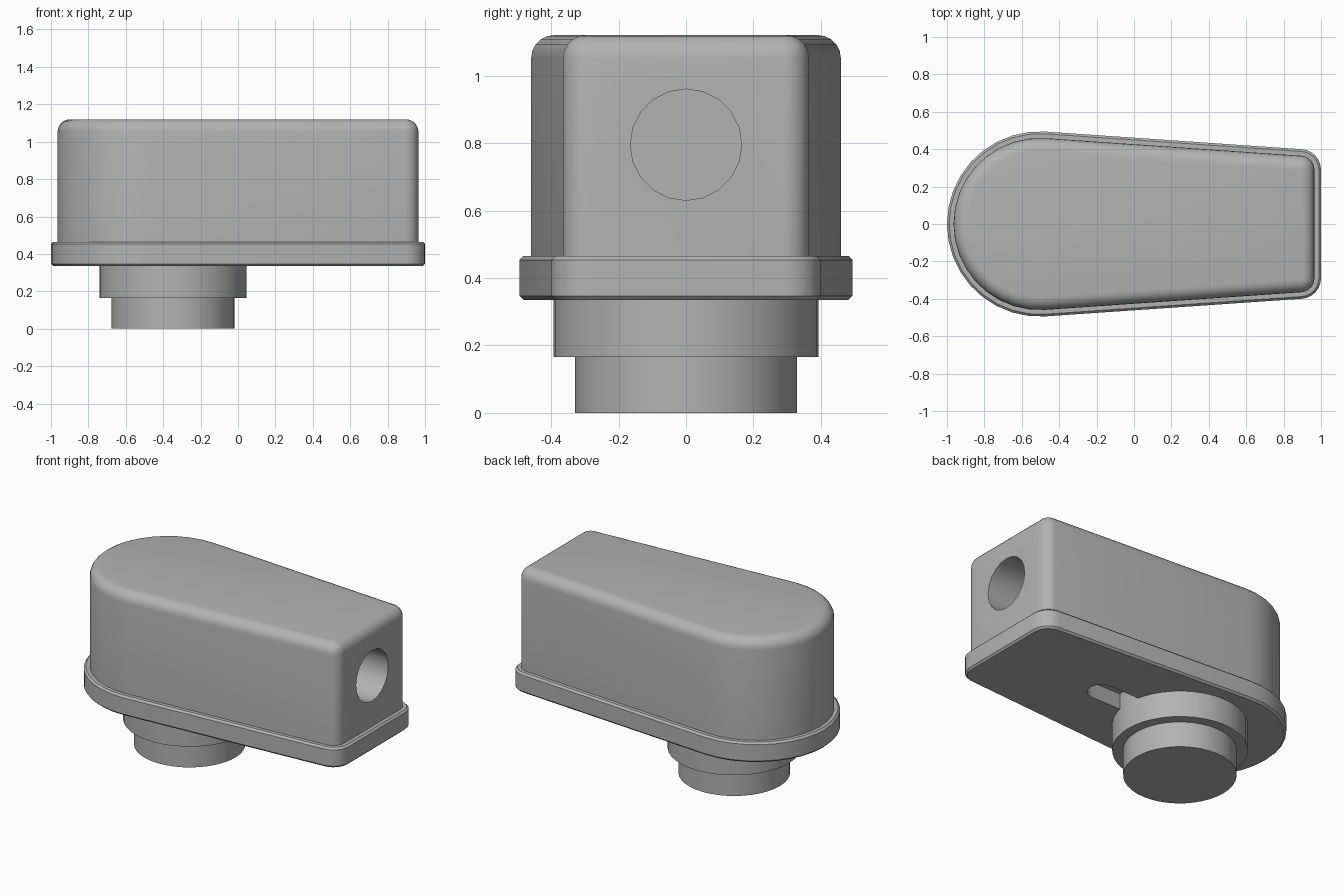
import bpy
import bmesh
from math import sin, cos, pi, atan, radians
from mathutils import Matrix

cube = bpy.data.objects.get("Cube")
if cube:
    bpy.data.objects.remove(cube, do_unlink=True)

grey = bpy.data.materials.new("mid grey")
grey.use_nodes = True
color = (0.45, 0.45, 0.45, 1)
grey.diffuse_color = color
grey.node_tree.nodes["Principled BSDF"].inputs["Base Color"].default_value = color

NOSE_X, NOSE_R = -0.505, 0.495      # big round end
CORNER_R = 0.11                     # small corners at the flat end
CORNER_X = 1 - CORNER_R
TILT = atan(0.064)                  # taper of the long sides
CORNER_Y = 0.29
POST_X = -0.347


def arc(cx, cy, r, a0, a1, steps):
    return [(cx + r * cos(a0 + (a1 - a0) * i / steps),
             cy + r * sin(a0 + (a1 - a0) * i / steps)) for i in range(steps + 1)]


def outline(inset):
    """Tapered housing outline, counter-clockwise, moved inwards by inset."""
    side = pi / 2 - TILT
    r = CORNER_R - inset
    return (arc(CORNER_X, -CORNER_Y, r, -side, 0, 6)
            + arc(CORNER_X, CORNER_Y, r, 0, side, 6)
            + arc(NOSE_X, 0, NOSE_R - inset, side, 2 * pi - side, 18))


def finish(name, bm):
    bmesh.ops.recalc_face_normals(bm, faces=bm.faces)
    mesh = bpy.data.meshes.new(name)
    bm.to_mesh(mesh)
    bm.free()
    mesh.materials.append(grey)
    obj = bpy.data.objects.new(name, mesh)
    bpy.context.collection.objects.link(obj)
    return obj


def loft(name, sections):
    """Skin a stack of (points, z) sections and cap both ends."""
    bm = bmesh.new()
    rings = [[bm.verts.new((x, y, z)) for x, y in pts] for pts, z in sections]
    n = len(rings[0])
    for low, high in zip(rings, rings[1:]):
        for i in range(n):
            j = (i + 1) % n
            bm.faces.new((low[i], low[j], high[j], high[i]))
    bm.faces.new(rings[0][::-1])
    bm.faces.new(rings[-1])
    return finish(name, bm)


def cylinder(name, r, depth, matrix, sides):
    bm = bmesh.new()
    bmesh.ops.create_cone(bm, cap_ends=True, segments=sides, radius1=r, radius2=r,
                          depth=depth, matrix=matrix)
    return finish(name, bm)


def cut(target, cutter):
    mod = target.modifiers.new("cut", 'BOOLEAN')
    mod.operation, mod.solver, mod.object = 'DIFFERENCE', 'EXACT', cutter
    bpy.context.view_layer.objects.active = target
    bpy.ops.object.modifier_apply(modifier=mod.name)
    bpy.data.objects.remove(cutter, do_unlink=True)


# Housing with a rounded top rim
GAP, RIM, TOP = 0.035, 0.068, 1.12
rim = [(outline(GAP + RIM * (1 - cos(a))), TOP - RIM + RIM * sin(a))
       for a in (pi / 2 * i / 5 for i in range(6))]
housing = loft("housing", [(outline(GAP), 0.46)] + rim)

# Round port in the flat end
port = cylinder("port_cutter", 0.165, 0.9,
                Matrix.Translation((0.965, 0, 0.795)) @ Matrix.Rotation(pi / 2, 4, 'Y'), 20)
cut(housing, port)

# Base flange with chamfered edges
CH = 0.012
flange = loft("base_flange", [(outline(CH), 0.335), (outline(0), 0.335 + CH),
                              (outline(0), 0.465 - CH), (outline(CH), 0.465)])

# Round-ended slot under the flange
slot_pts = arc(0.25, 0, 0.082, -pi / 2, pi / 2, 8) + [(-0.2, 0.082), (-0.2, -0.082)]
cut(flange, loft("slot_cutter", [(slot_pts, 0.3), (slot_pts, 0.435)]))

# Stepped round post; the collar reaches up into the slot
collar = cylinder("upper_collar", 0.393, 0.28, Matrix.Translation((POST_X, 0, 0.305)), 40)
foot = cylinder("lower_post", 0.329, 0.2, Matrix.Translation((POST_X, 0, 0.1)), 40)

for part in (housing, flange, collar, foot):
    bpy.ops.object.select_all(action='DESELECT')
    part.select_set(True)
    bpy.context.view_layer.objects.active = part
    bpy.ops.object.shade_smooth_by_angle(angle=radians(30))
